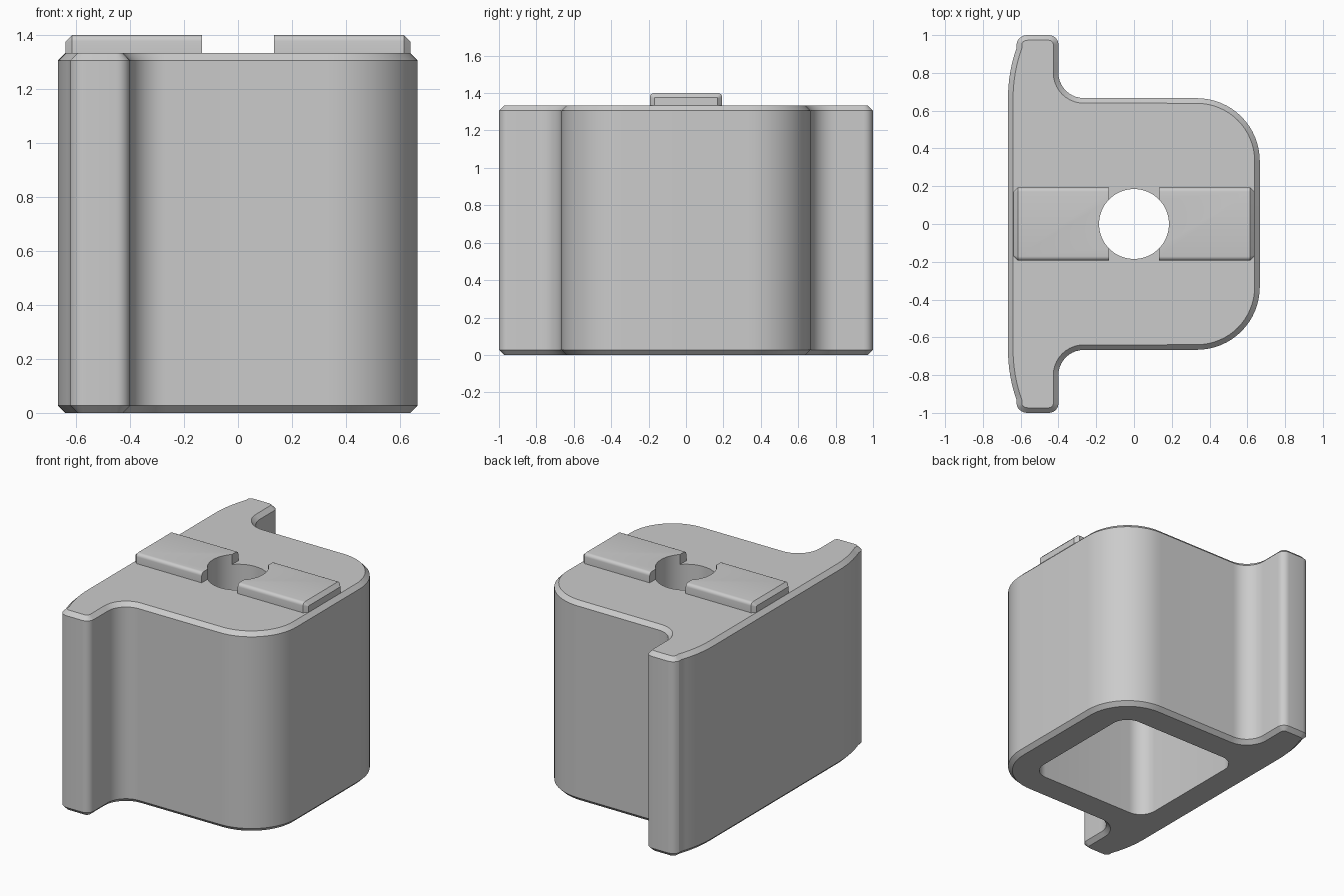
import bpy, bmesh, math

if "Cube" in bpy.data.objects:
    bpy.data.objects.remove(bpy.data.objects["Cube"])

TOP, CH = 1.333, 0.027          # body height, edge chamfer
grey = bpy.data.materials.new("grey")
grey.diffuse_color = (0.6, 0.6, 0.6, 1)
grey.use_nodes = True
grey.node_tree.nodes["Principled BSDF"].inputs["Base Color"].default_value = grey.diffuse_color


def arc(cx, cy, r, a0, a1, n):
    """Points on an arc, angles in degrees."""
    return [(cx + r * math.cos(math.radians(a0 + (a1 - a0) * i / n)),
             cy + r * math.sin(math.radians(a0 + (a1 - a0) * i / n))) for i in range(n + 1)]


def inset(pts, d):
    """Shrink a counter-clockwise outline by d with mitred corners."""
    out = []
    for i, (x, y) in enumerate(pts):
        (ax, ay), (bx, by) = pts[i - 1], pts[(i + 1) % len(pts)]
        l1, l2 = math.hypot(x - ax, y - ay), math.hypot(bx - x, by - y)
        n1 = (-(y - ay) / l1, (x - ax) / l1)
        n2 = (-(by - y) / l2, (bx - x) / l2)
        k = d / (1 + n1[0] * n2[0] + n1[1] * n2[1])
        out.append((x + (n1[0] + n2[0]) * k, y + (n1[1] + n2[1]) * k))
    return out


def loft(name, rings):
    """Closed solid through rings of 3D points."""
    bm = bmesh.new()
    loops = [[bm.verts.new(p) for p in ring] for ring in rings]
    n = len(loops[0])
    for a, b in zip(loops, loops[1:]):
        for i in range(n):
            j = (i + 1) % n
            bm.faces.new((a[i], a[j], b[j], b[i]))
    bm.faces.new(loops[0][::-1])
    bm.faces.new(loops[-1])
    bmesh.ops.recalc_face_normals(bm, faces=bm.faces)
    me = bpy.data.meshes.new(name)
    bm.to_mesh(me)
    bm.free()
    me.materials.append(grey)
    ob = bpy.data.objects.new(name, me)
    bpy.context.collection.objects.link(ob)
    return ob


def prism(name, pts, z0, z1):
    return loft(name, [[(x, y, z) for x, y in pts] for z in (z0, z1)])


def finish(ob, cutters):
    """Cut the holes, then smooth the curved faces."""
    bpy.ops.object.select_all(action='DESELECT')
    ob.select_set(True)
    bpy.context.view_layer.objects.active = ob
    for c in cutters:
        m = ob.modifiers.new("cut", 'BOOLEAN')
        m.operation, m.solver, m.object = 'DIFFERENCE', 'EXACT', c
        bpy.ops.object.modifier_apply(modifier=m.name)
    bpy.ops.object.shade_smooth_by_angle(angle=math.radians(25))


# Body outline: rounded block with a flange, back half then mirrored
half = arc(0.333, 0.333, 0.333, 0, 90, 16)
half += arc(-0.267, 0.8, 0.133, 270, 180, 10)
half += arc(-0.45, 0.95, 0.05, 0, 90, 6)
half += arc(-0.565, 0.94, 0.06, 90, 158, 5)
half += arc(0.133, 0.667, 0.8, 160.5, 180, 8)
outline = half + [(x, -y) for x, y in reversed(half)]
small = inset(outline, CH)
body = loft("body", [[(x, y, z) for x, y in o] for o, z in
                     ((small, 0), (outline, CH), (outline, TOP - CH), (small, TOP))])

# Cutters: rounded square cavity from below, round hole through the top
d, r = 0.348, 0.113
square = [p for i, (sx, sy) in enumerate(((1, 1), (-1, 1), (-1, -1), (1, -1)))
          for p in arc(sx * d, sy * d, r, 90 * i, 90 * i + 90, 10)]
cavity = prism("cavity_cutter", square, -0.2, 1.133)
hole = prism("hole_cutter", arc(0, 0, 0.185, 0, 354.375, 63), 0.9, 1.6)

# Ribs on top, with rounded long edges and chamfered outer ends
def rib_ring(x, w, z, r):
    yz = [(w, TOP - 0.001)] + arc(w - r, z - r, r, 0, 90, 5)
    yz += arc(r - w, z - r, r, 90, 180, 5) + [(-w, TOP - 0.001)]
    return [(x, y, h) for y, h in yz]


ribs = [loft(name, [rib_ring(s * 0.133, 0.193, 1.4, 0.022),
                    rib_ring(s * 0.615, 0.193, 1.4, 0.022),
                    rib_ring(s * 0.639, 0.169, 1.376, 0.004)])
        for name, s in (("left_rib", -1), ("right_rib", 1))]

finish(body, [cavity, hole])
for rib in ribs:
    finish(rib, [hole])
for c in (cavity, hole):
    bpy.data.objects.remove(c)
